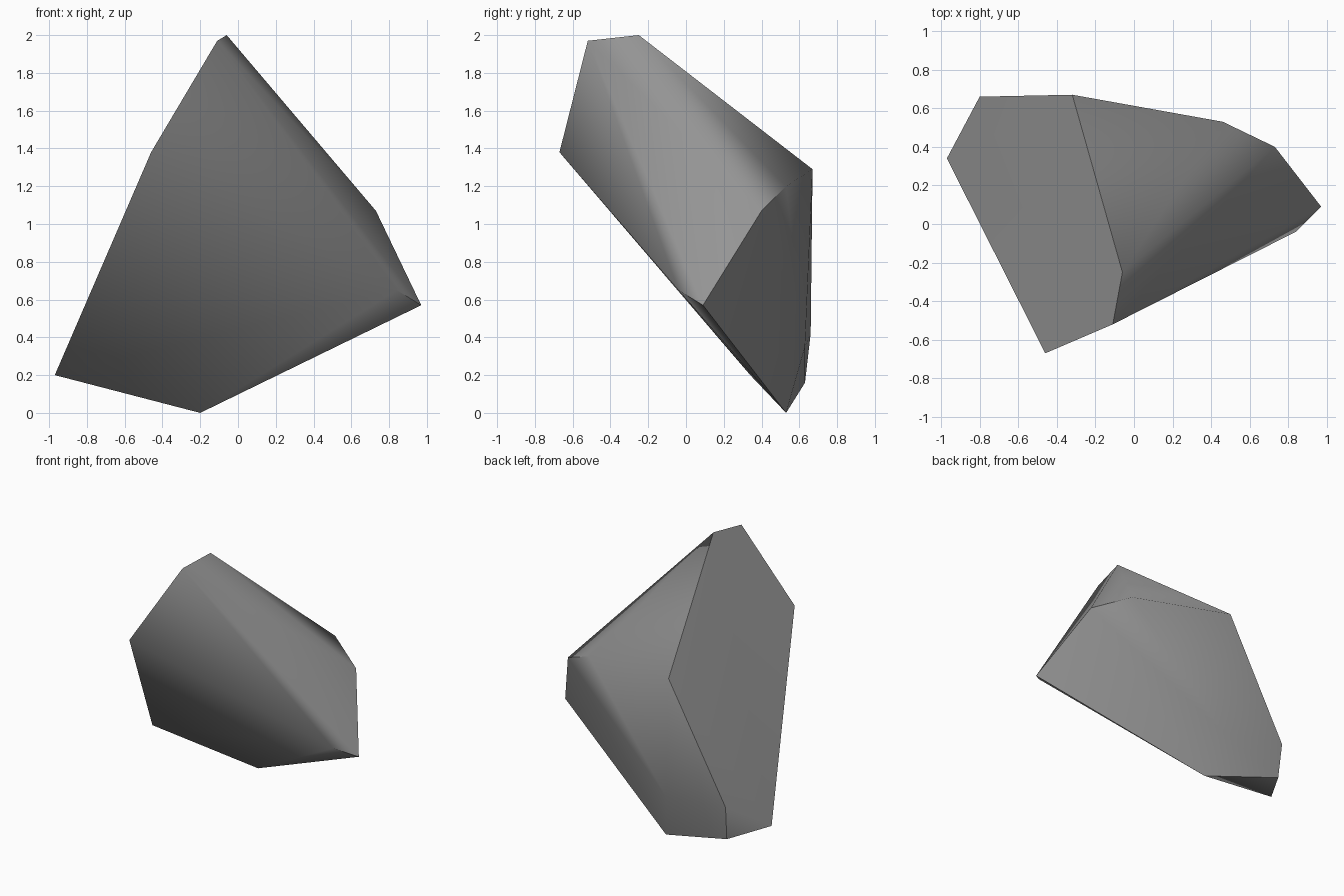
import bpy, bmesh, math

if "Cube" in bpy.data.objects:
    bpy.data.objects.remove(bpy.data.objects["Cube"])

# Corner points of the faceted stone
tip = [(-0.06, -0.25, 2.0), (-0.11, -0.52, 1.97), (-0.46, -0.67, 1.38)]
right_side = [(0.84, -0.04, 0.65), (0.97, 0.09, 0.57), (0.73, 0.40, 1.07)]
back = [(0.46, 0.53, 1.2), (-0.32, 0.67, 1.29), (-0.80, 0.66, 0.42), (-0.27, 0.63, 0.35)]
foot = [(-0.79, 0.63, 0.16), (-0.97, 0.34, 0.20), (-0.20, 0.53, 0.0)]

# Wrap the corners in a closed skin
bm = bmesh.new()
for p in tip + right_side + back + foot:
    bm.verts.new(p)
res = bmesh.ops.convex_hull(bm, input=bm.verts[:])
loose = [v for v in bm.verts if not v.link_faces]
bmesh.ops.delete(bm, geom=loose, context='VERTS')
bmesh.ops.recalc_face_normals(bm, faces=bm.faces[:])

mesh = bpy.data.meshes.new("stone")
bm.to_mesh(mesh)
bm.free()
stone = bpy.data.objects.new("stone", mesh)
bpy.context.collection.objects.link(stone)

# Plain grey rock colour
grey = bpy.data.materials.new("stone grey")
grey.diffuse_color = (0.30, 0.30, 0.30, 1)
grey.use_nodes = True
grey.node_tree.nodes["Principled BSDF"].inputs["Base Color"].default_value = grey.diffuse_color
mesh.materials.append(grey)

# Soft shading on the worn edges, sharp on the broken ones
bpy.context.view_layer.objects.active = stone
stone.select_set(True)
bpy.ops.object.shade_smooth_by_angle(angle=math.radians(60))
